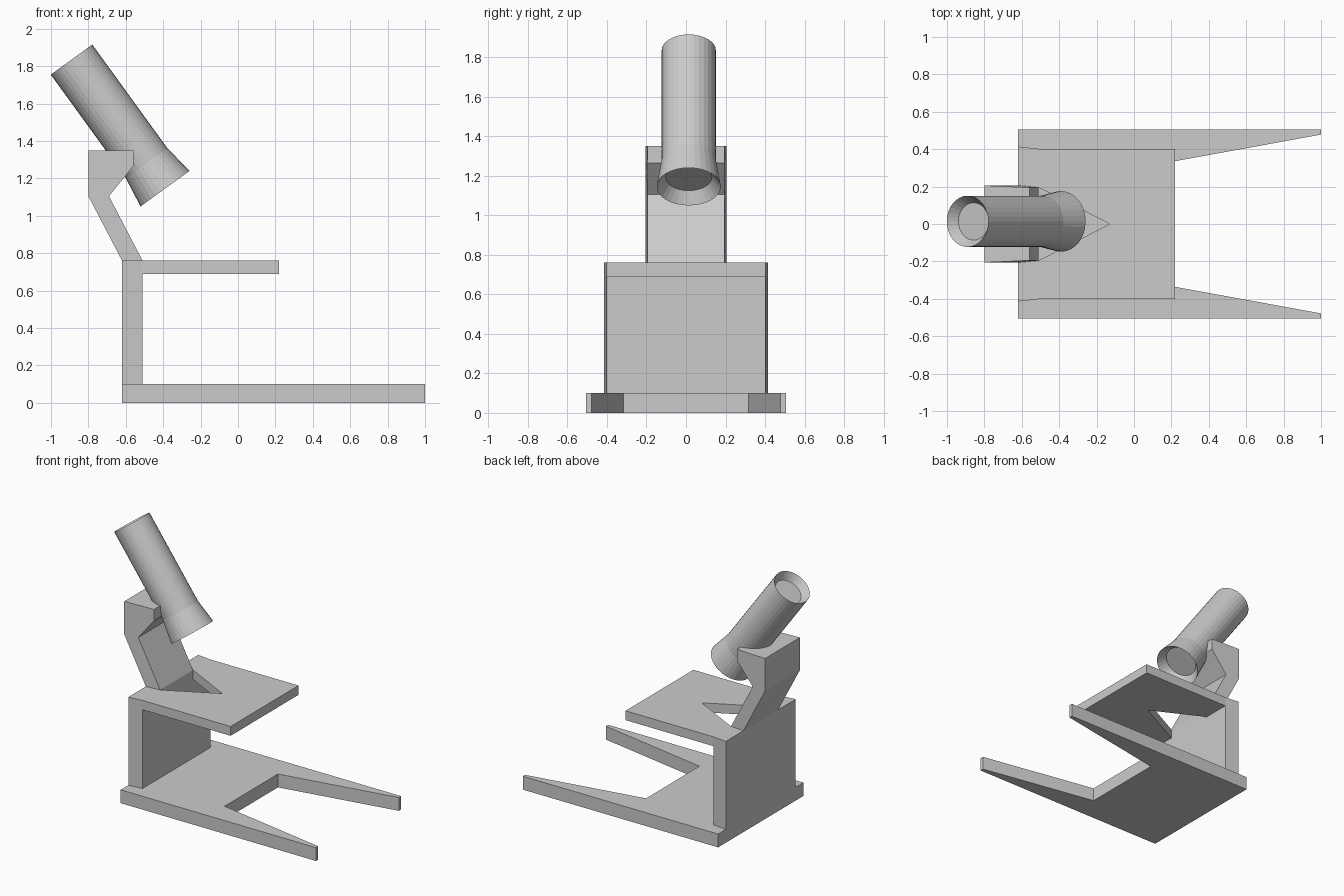
import bpy, bmesh, math
from mathutils import Matrix, Vector

if "Cube" in bpy.data.objects:
    bpy.data.objects.remove(bpy.data.objects["Cube"])


def finish(name, bm):
    bmesh.ops.recalc_face_normals(bm, faces=bm.faces)
    mesh = bpy.data.meshes.new(name)
    bm.to_mesh(mesh)
    bm.free()
    obj = bpy.data.objects.new(name, mesh)
    bpy.context.collection.objects.link(obj)
    return obj


def loft(name, start, end):
    """Closed solid between two outlines with matching points."""
    bm = bmesh.new()
    a = [bm.verts.new(p) for p in start]
    b = [bm.verts.new(p) for p in end]
    bm.faces.new(a)
    bm.faces.new(b[::-1])
    for i in range(len(a)):
        j = (i + 1) % len(a)
        bm.faces.new((a[i], b[i], b[j], a[j]))
    return finish(name, bm)


def plate(name, outline, z0, z1):
    return loft(name, [(x, y, z0) for x, y in outline], [(x, y, z1) for x, y in outline])


def side_profile(name, points):
    """Points are (x, z, half width in y)."""
    return loft(name, [(x, -w, z) for x, z, w in points], [(x, w, z) for x, z, w in points])


def mirrored(half):
    return half + [(x, -y) for x, y in reversed(half)]


# Forked base with two tapering feet
plate("base", mirrored([(-0.62, 0.505), (1.0, 0.505), (1.0, 0.478), (0.11, 0.316)]), 0, 0.10)

# Upright wall, slightly wider at the back
B, F = 0.414, 0.402
side_profile("upright", [(-0.62, 0.10, B), (-0.51, 0.10, F), (-0.51, 0.76, F), (-0.62, 0.76, B)])

# Stage with a V-shaped notch in front of the arm
half = [(-0.51, 0.195), (-0.51, 0.402), (0.22, 0.402)]
plate("stage", [(-0.13, 0)] + mirrored(half), 0.69, 0.76)

# Bent arm with the tube holder at its top
B, F = 0.206, 0.195
side_profile("arm", [(-0.62, 0.76, B), (-0.51, 0.76, F), (-0.69, 1.105, F), (-0.56, 1.265, F),
                     (-0.56, 1.35, F), (-0.80, 1.35, B), (-0.80, 1.105, B)])

# Tilted tube: flared lower end, dished recess at both ends
top, bottom = Vector((-0.89, 0.014, 1.835)), Vector((-0.39, 0.014, 1.145))
axis = bottom - top
length = axis.length
rings = [(0.055, 0.10), (0, 0.137), (0.684, 0.137), (length, 0.162), (length - 0.06, 0.117)]
N = 32
bm = bmesh.new()
loops = []
for d, r in rings:
    loops.append([bm.verts.new((r * math.cos(2 * math.pi * i / N),
                                r * math.sin(2 * math.pi * i / N), d)) for i in range(N)])
for a, b in zip(loops, loops[1:]):
    for i in range(N):
        j = (i + 1) % N
        bm.faces.new((a[i], a[j], b[j], b[i]))
bm.faces.new(loops[0])
bm.faces.new(loops[-1])
rot = Matrix.Rotation(math.atan2(axis.x, axis.z), 4, 'Y')
bmesh.ops.transform(bm, matrix=Matrix.Translation(top) @ rot, verts=bm.verts)
finish("tube", bm)
